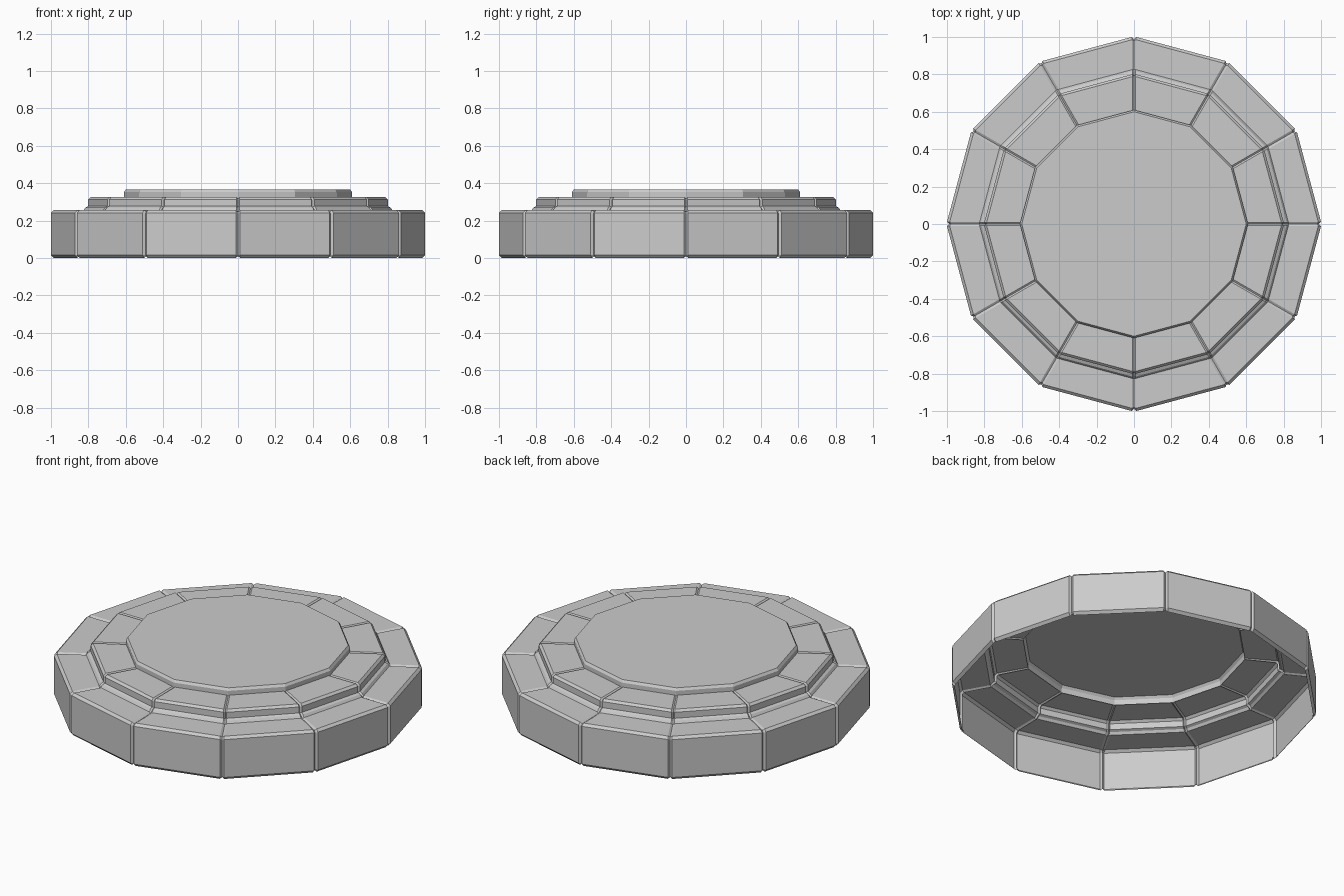
import bpy, bmesh
from math import cos, sin, tau

if "Cube" in bpy.data.objects:
    bpy.data.objects.remove(bpy.data.objects["Cube"])

SIDES = 12


def corner(k, r):
    a = tau * (k % SIDES) / SIDES
    return r * cos(a), r * sin(a)


def column_point(k, r, z, shift):
    # corner point slid along the edge towards the next / previous corner
    x, y = corner(k, r)
    if shift == 0:
        return x, y, z
    nx, ny = corner(k + (1 if shift > 0 else -1), r)
    t = abs(shift) / ((nx - x) ** 2 + (ny - y) ** 2) ** 0.5
    return x + (nx - x) * t, y + (ny - y) * t, z


def shell(name, profile, groove=None, gap=0.01, cap=False):
    """Open 12-sided shell; the groove profile is used at each block joint."""
    bm = bmesh.new()
    columns = []
    for k in range(SIDES):
        if groove:
            parts = [(-gap, profile), (0, groove), (gap, profile)]
        else:
            parts = [(0, profile)]
        for shift, prof in parts:
            columns.append([bm.verts.new(column_point(k, r, z, shift)) for r, z in prof])
    n = len(columns)
    for i in range(n):
        a, b = columns[i], columns[(i + 1) % n]
        for j in range(len(profile) - 1):
            bm.faces.new((a[j], b[j], b[j + 1], a[j + 1]))
    if cap:
        bm.faces.new([c[-1] for c in columns])
    mesh = bpy.data.meshes.new(name)
    bm.to_mesh(mesh)
    bm.free()
    obj = bpy.data.objects.new(name, mesh)
    bpy.context.collection.objects.link(obj)
    return obj


# Outer ring of wall blocks, hollow underneath
shell("outer_ring",
      [(0.988, 0.0), (1.003, 0.016), (1.003, 0.242), (0.988, 0.256), (0.828, 0.256)],
      [(0.982, 0.01), (0.989, 0.018), (0.989, 0.238), (0.98, 0.247), (0.828, 0.25)],
      gap=0.012)

# Middle step of blocks
shell("middle_ring",
      [(0.828, 0.256), (0.818, 0.27), (0.803, 0.277), (0.803, 0.313), (0.79, 0.326), (0.61, 0.326)],
      [(0.828, 0.25), (0.808, 0.264), (0.791, 0.272), (0.791, 0.31), (0.782, 0.318), (0.61, 0.321)],
      gap=0.009)

# Plain top disc
shell("top_disc",
      [(0.61, 0.321), (0.61, 0.352), (0.6, 0.366)], cap=True)
